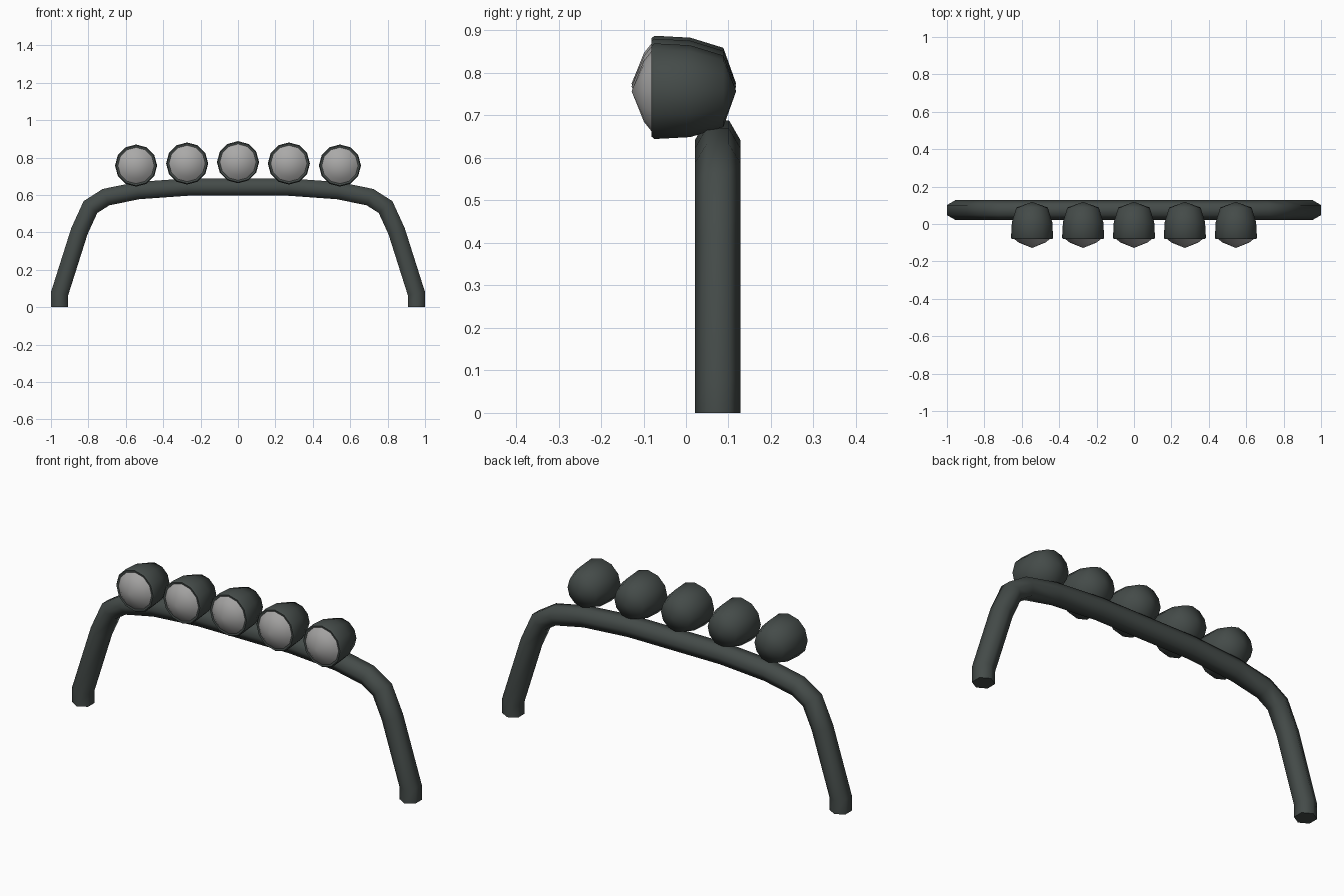
import bpy, bmesh, math
from mathutils import Vector

if "Cube" in bpy.data.objects:
    bpy.data.objects.remove(bpy.data.objects["Cube"])


def material(name, rgb):
    m = bpy.data.materials.new(name)
    m.diffuse_color = (*rgb, 1)
    m.use_nodes = True
    m.node_tree.nodes["Principled BSDF"].inputs["Base Color"].default_value = m.diffuse_color
    return m


DARK = material("dark grey metal", (0.058, 0.070, 0.066))
GLASS = material("lamp glass grey", (0.40, 0.395, 0.39))


def skin(name, rings, mat, cap_start=False, cap_end=False, angle=65):
    """Join rings of points (a one-point ring is a tip) into a smooth object."""
    bm = bmesh.new()
    vs = [[bm.verts.new(p) for p in r] for r in rings]
    for a, b in zip(vs, vs[1:]):
        n = max(len(a), len(b))
        for i in range(n):
            j = (i + 1) % n
            if len(b) == 1:
                bm.faces.new((a[i], a[j], b[0]))
            elif len(a) == 1:
                bm.faces.new((a[0], b[j], b[i]))
            else:
                bm.faces.new((a[i], a[j], b[j], b[i]))
    if cap_start:
        bm.faces.new(vs[0])
    if cap_end:
        bm.faces.new(vs[-1])
    bmesh.ops.recalc_face_normals(bm, faces=bm.faces)
    me = bpy.data.meshes.new(name)
    bm.to_mesh(me)
    bm.free()
    me.materials.append(mat)
    ob = bpy.data.objects.new(name, me)
    bpy.context.collection.objects.link(ob)
    bpy.ops.object.select_all(action='DESELECT')
    ob.select_set(True)
    bpy.context.view_layer.objects.active = ob
    bpy.ops.object.shade_smooth_by_angle(angle=math.radians(angle))
    return ob


def turned(profile, x, z, sides=12):
    """Rings around the y axis from (radius, y) pairs."""
    rings = []
    for r, y in profile:
        if r == 0:
            rings.append([(x, y, z)])
        else:
            rings.append([(x + r * math.sin(2 * math.pi * i / sides), y,
                           z + r * math.cos(2 * math.pi * i / sides))
                          for i in range(sides)])
    return rings


# Roll bar: hexagonal tube swept along a mirrored arch
half = [(0.954, 0), (0.954, 0.072), (0.848, 0.406), (0.789, 0.535),
        (0.706, 0.588), (0.535, 0.623), (0.27, 0.642)]
path = [Vector((-x, z)) for x, z in half] + [Vector(p) for p in reversed(half)]
R, BAR_Y = 0.0535, 0.0745
rings = []
for i, p in enumerate(path):
    d0 = (p - path[max(i - 1, 0)]).normalized()
    d1 = (path[min(i + 1, len(path) - 1)] - p).normalized()
    t = (d0 + d1).normalized()
    n = Vector((-t.y, t.x))
    miter = 1 / max(t.dot(d1 if d1.length else d0), 0.5)
    ring = []
    for k in range(6):
        a = k * math.pi / 3
        q = p + n * (R * math.sin(a) * miter)
        ring.append((q.x, BAR_Y + R * math.cos(a), q.y))
    rings.append(ring)
skin("roll_bar", rings, DARK, True, True)

# Five round lamps: domed housing with a bulging lens
housing = [(0.093, -0.078), (0.107, -0.081), (0.1125, -0.074),
           (0.108, 0.01), (0.084, 0.088), (0, 0.118)]
lens = [(0.097, -0.079), (0.072, -0.099), (0, -0.128)]
for i, (x, z) in enumerate([(-0.545, 0.757), (-0.272, 0.768), (0, 0.775),
                            (0.272, 0.768), (0.545, 0.757)], 1):
    skin(f"lamp_housing_{i}", turned(housing, x, z), DARK, cap_start=True)
    skin(f"lamp_lens_{i}", turned(lens, x, z), GLASS, cap_start=True)
